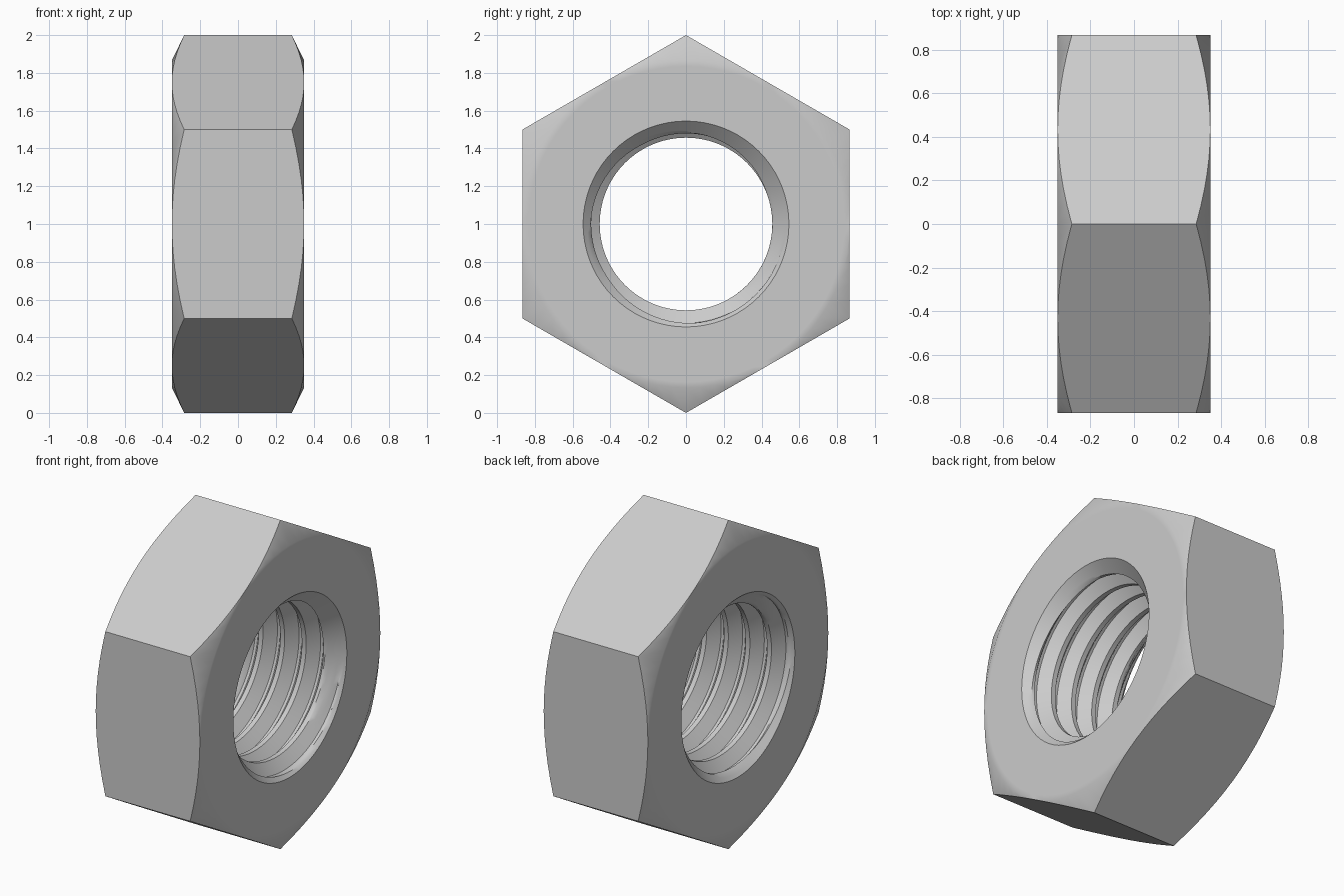
import bpy
import bmesh
from math import cos, sin, pi, radians

cube = bpy.data.objects.get("Cube")
if cube:
    bpy.data.objects.remove(cube)

HALF = 0.35            # half thickness along x
FLAT = 0.866           # centre to flat side
SLOPE = 0.065 / 0.134  # corner chamfer
RIM, CREST, ROOT = 0.545, 0.457, 0.525
PITCH = 0.145
STEPS = 72             # columns around the axis, a multiple of six
SUB = 3                # samples along each thread segment

# One pitch of thread: (fraction of pitch, radius)
THREAD = [(0.0, CREST), (0.2, CREST), (0.54, ROOT), (0.66, ROOT), (1.0, CREST)]


def thread_points(shift):
    """Bore profile at one angle, trimmed by the two countersinks."""
    points = []
    for turn in range(-4, 4):
        for (f0, r0), (f1, r1) in zip(THREAD, THREAD[1:]):
            for k in range(SUB):
                t = k / SUB
                x = (turn + f0 + (f1 - f0) * t) * PITCH + shift
                x = max(-HALF, min(HALF, x))
                cone = RIM - (HALF - abs(x))
                points.append((x, max(r0 + (r1 - r0) * t, cone)))
    return [(-HALF, RIM)] + points + [(HALF, RIM)]


def column(i):
    """Closed section through the nut wall at step i."""
    side = 2 * pi / 6
    turn = 2 * pi * i / STEPS
    outer = FLAT / cos(turn % side - side / 2)
    edge = HALF - (outer - FLAT) * SLOPE
    section = thread_points(PITCH * i / STEPS)
    section += [(HALF, FLAT - 0.03), (HALF, FLAT), (edge, outer),
                (-edge, outer), (-HALF, FLAT), (-HALF, FLAT - 0.03)]
    a = turn + pi / 2
    return [(x, r * cos(a), 1 + r * sin(a)) for x, r in section]


# Sweep the section round the axis, advancing the thread by one pitch
bm = bmesh.new()
columns = [[bm.verts.new(p) for p in column(i)] for i in range(STEPS + 1)]
for a, b in zip(columns, columns[1:]):
    for j in range(len(a)):
        k = (j + 1) % len(a)
        bm.faces.new((a[j], a[k], b[k], b[j]))
bmesh.ops.remove_doubles(bm, verts=bm.verts[:], dist=0.0001)
bmesh.ops.recalc_face_normals(bm, faces=bm.faces[:])

mesh = bpy.data.meshes.new("hex_nut")
bm.to_mesh(mesh)
bm.free()
nut = bpy.data.objects.new("hex_nut", mesh)
bpy.context.collection.objects.link(nut)

# Plain grey metal
metal = bpy.data.materials.new("light_grey_metal")
metal.use_nodes = True
grey = (0.6, 0.6, 0.6, 1)
metal.diffuse_color = grey
metal.node_tree.nodes["Principled BSDF"].inputs["Base Color"].default_value = grey
mesh.materials.append(metal)

bpy.ops.object.select_all(action="DESELECT")
nut.select_set(True)
bpy.context.view_layer.objects.active = nut
bpy.ops.object.shade_smooth_by_angle(angle=radians(30))
